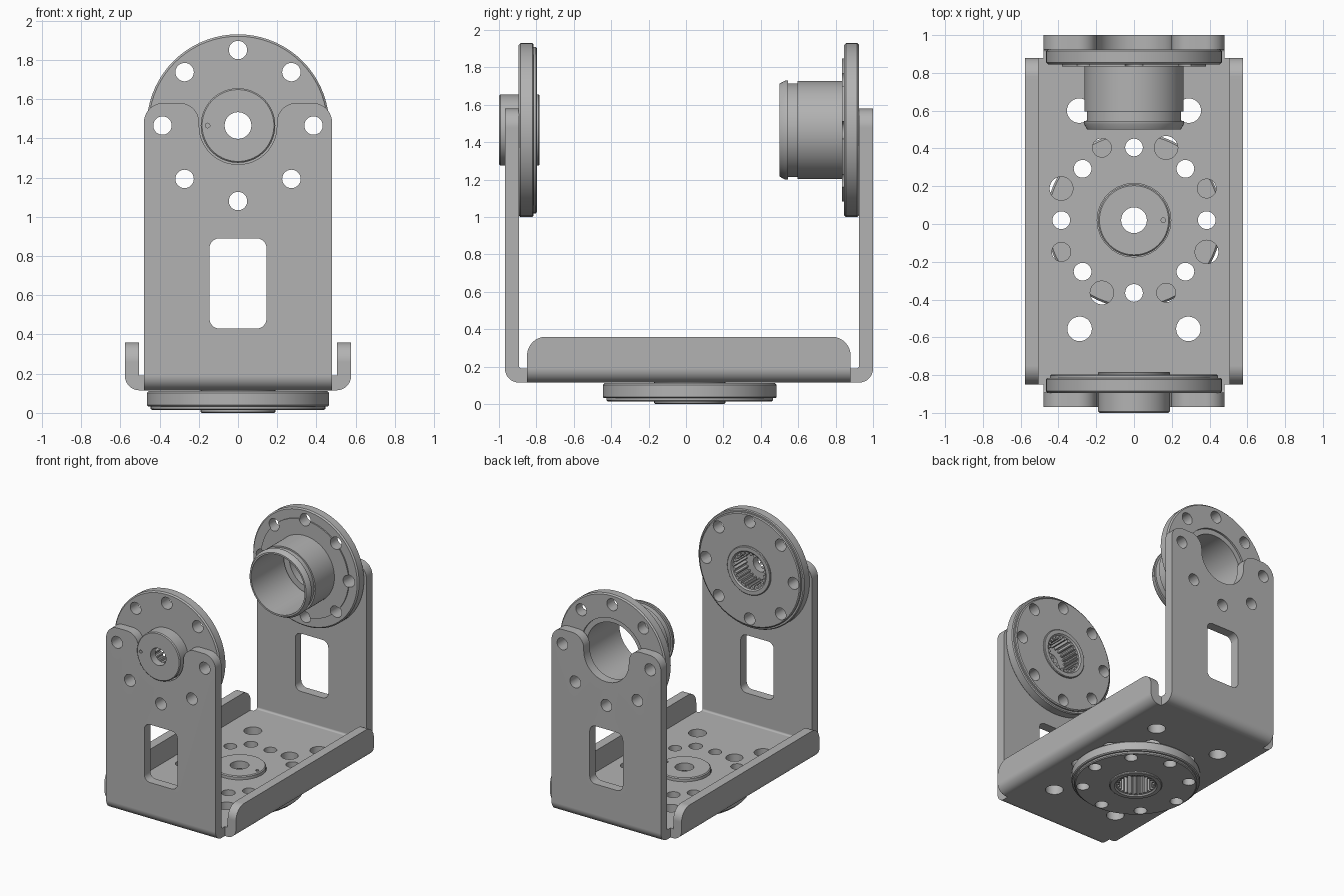
import bpy, bmesh, math
from mathutils import Matrix, Vector

cube = bpy.data.objects.get("Cube")
if cube:
    bpy.data.objects.remove(cube)

metal = bpy.data.materials.new("grey_metal")
metal.use_nodes = True
metal.diffuse_color = (0.45, 0.45, 0.45, 1)
metal.node_tree.nodes["Principled BSDF"].inputs["Base Color"].default_value = (0.45, 0.45, 0.45, 1)

AXIS_Z = 1.465      # height of the arm pivot
HOLE_RING = 0.385   # bolt circle radius
HOLE_R = 0.047
BASE_Y = 0.02       # centre of the bottom flange


def to_object(name, bm):
    bmesh.ops.recalc_face_normals(bm, faces=bm.faces)
    mesh = bpy.data.meshes.new(name)
    bm.to_mesh(mesh)
    bm.free()
    mesh.materials.append(metal)
    ob = bpy.data.objects.new(name, mesh)
    bpy.context.collection.objects.link(ob)
    return ob


def rounded(corners, steps=8):
    """Polygon from (u, v, fillet radius) corners."""
    pts = []
    for i, (u, v, r) in enumerate(corners):
        p = Vector((u, v))
        if r == 0:
            pts.append(p)
            continue
        a = (Vector(corners[i - 1][:2]) - p).normalized()
        b = (Vector(corners[(i + 1) % len(corners)][:2]) - p).normalized()
        # all corners are right angles
        centre = p + (a + b) * r
        for k in range(steps + 1):
            t = k / steps * math.pi / 2
            pts.append(centre - b * r * math.cos(t) - a * r * math.sin(t))
    return pts


def circle(u, v, r, n=28):
    return [(u + r * math.cos(k * math.tau / n), v + r * math.sin(k * math.tau / n)) for k in range(n)]


def add_prism(bm, pts, axis, lo, hi):
    """Extrude a 2D outline along an axis."""
    place = {"x": lambda u, v, d: (d, u, v),
             "y": lambda u, v, d: (u, d, v),
             "z": lambda u, v, d: (u, v, d)}[axis]
    low = [bm.verts.new(place(u, v, lo)) for u, v in pts]
    high = [bm.verts.new(place(u, v, hi)) for u, v in pts]
    bm.faces.new(low)
    bm.faces.new(high)
    n = len(pts)
    for i in range(n):
        j = (i + 1) % n
        bm.faces.new((low[i], low[j], high[j], high[i]))


def prism(name, pts, axis, lo, hi):
    bm = bmesh.new()
    add_prism(bm, pts, axis, lo, hi)
    return to_object(name, bm)


def lathe(name, profile, steps=72):
    """Revolve a closed (radius, height) profile about z."""
    bm = bmesh.new()
    vs = [bm.verts.new((r, 0, z)) for r, z in profile]
    es = [bm.edges.new((vs[i - 1], vs[i])) for i in range(len(vs))]
    bmesh.ops.spin(bm, geom=vs + es, cent=(0, 0, 0), axis=(0, 0, 1),
                   angle=math.tau, steps=steps)
    bmesh.ops.remove_doubles(bm, verts=bm.verts, dist=0.0005)
    return to_object(name, bm)


def activate(ob):
    bpy.ops.object.select_all(action="DESELECT")
    ob.select_set(True)
    bpy.context.view_layer.objects.active = ob


def boolean(ob, cutter, operation="DIFFERENCE"):
    activate(ob)
    mod = ob.modifiers.new("cut", "BOOLEAN")
    mod.operation, mod.solver, mod.object = operation, "EXACT", cutter
    bpy.ops.object.modifier_apply(modifier=mod.name)
    bpy.data.objects.remove(cutter)


def finish(ob, matrix=None):
    if matrix:
        ob.data.transform(matrix)
    activate(ob)
    bpy.ops.object.shade_smooth_by_angle(angle=math.radians(30))
    mod = ob.modifiers.new("even_shading", "WEIGHTED_NORMAL")
    mod.keep_sharp = True


def bolt_ring(cu, cv):
    return [(cu + HOLE_RING * math.cos(k * math.pi / 4),
             cv + HOLE_RING * math.sin(k * math.pi / 4)) for k in range(8)]


# U-shaped bracket: bent sheet, trimmed to the eared arm outline
section = rounded([(-0.968, 1.8, 0), (-0.968, 0.115, 0.075), (1.0, 0.115, 0.075), (1.0, 1.8, 0),
                   (0.925, 1.8, 0), (0.925, 0.19, 0.015), (-0.893, 0.19, 0.015), (-0.893, 1.8, 0)])
bracket = prism("bracket", section, "x", -0.7, 0.7)
outline = rounded([(-0.48, 0, 0), (0.48, 0, 0), (0.48, 1.58, 0.1), (0.198, 1.58, 0.1),
                   (0.198, 1.267, 0.195), (-0.198, 1.267, 0.195), (-0.198, 1.58, 0.1),
                   (-0.48, 1.58, 0.1)], 12)
boolean(bracket, prism("arm_outline", outline, "y", -1.2, 1.2), "INTERSECT")

# Windows, arm bolt holes and base holes
bm = bmesh.new()
window = rounded([(-0.145, 0.43, 0.05), (0.145, 0.43, 0.05), (0.145, 0.89, 0.05), (-0.145, 0.89, 0.05)])
add_prism(bm, window, "y", -1.2, 1.2)
for u, v in bolt_ring(0, AXIS_Z):
    if v < AXIS_Z + 0.1:
        add_prism(bm, circle(u, v, HOLE_R), "y", -1.2, 1.2)
base_holes = [(u, v, HOLE_R) for u, v in bolt_ring(0, BASE_Y)]
base_holes.append((0, BASE_Y, 0.195))
for s in (-1, 1):
    base_holes += [(s * 0.29, 0.6, 0.065), (s * 0.288, -0.555, 0.065)]
    for t in (-1, 1):
        big, small = (0.062, 0.05) if s * t > 0 else (0.05, 0.062)
        base_holes.append((s * 0.17, BASE_Y + t * 0.384, big))
        base_holes.append((s * 0.385, BASE_Y + t * 0.168, small))
for u, v, r in base_holes:
    add_prism(bm, circle(u, v, r), "z", 0.05, 0.3)
boolean(bracket, to_object("bracket_cutter", bm))
finish(bracket)

# Upturned side lips of the base
for name, s in (("left_lip", 1), ("right_lip", -1)):
    lip_section = rounded([(s * 0.48, 0.115, 0), (s * 0.577, 0.115, 0.075), (s * 0.577, 0.5, 0),
                           (s * 0.505, 0.5, 0), (s * 0.505, 0.19, 0), (s * 0.48, 0.19, 0)])
    lip = prism(name, lip_section, "y", -1, 1)
    side = rounded([(-0.85, 0, 0), (0.88, 0, 0), (0.88, 0.36, 0.1), (-0.85, 0.36, 0.1)])
    boolean(lip, prism("lip_outline", side, "x", -0.8, 0.8), "INTERSECT")
    finish(lip)


# Splined horn: boss, stepped disc, bolt holes and toothed socket
def horn(name, matrix):
    profile = [(0.068, 0), (0.183, 0), (0.19, 0.007), (0.19, 0.105), (0.455, 0.105),
               (0.465, 0.115), (0.465, 0.178), (0.458, 0.185), (0.445, 0.185), (0.445, 0.197),
               (0.437, 0.203), (0.19, 0.203), (0.19, 0.212), (0.185, 0.217),
               (0.155, 0.217), (0.145, 0.207), (0.068, 0.207)]
    ob = lathe(name, profile)
    bm = bmesh.new()
    for u, v in bolt_ring(0, 0):
        add_prism(bm, circle(u, v, HOLE_R), "z", -0.1, 0.4)
    teeth = 24
    socket = []
    for k in range(teeth * 4):
        r = 0.14 if k % 4 < 2 else 0.12
        a = k * math.tau / (teeth * 4)
        socket.append((r * math.cos(a), r * math.sin(a)))
    add_prism(bm, socket, "z", 0.06, 0.4)
    add_prism(bm, circle(-0.155, 0, 0.012, 12), "z", -0.1, 0.03)
    boolean(ob, to_object("horn_cutter", bm))
    finish(ob, matrix)


horn("front_horn", Matrix.Translation((0, -1, AXIS_Z)) @ Matrix.Rotation(-math.pi / 2, 4, "X"))
horn("bottom_horn", Matrix.Translation((0, BASE_Y, 0.217)) @ Matrix.Rotation(math.pi, 4, "Y"))

# Rear flange with hollow grooved tube
tube_profile = [(0.275, 0), (0.455, 0), (0.465, 0.01), (0.465, 0.07), (0.455, 0.08),
                (0.385, 0.08), (0.385, 0.09), (0.262, 0.09), (0.262, 0.33), (0.25, 0.33),
                (0.25, 0.38), (0.265, 0.38), (0.265, 0.395), (0.248, 0.425),
                (0.235, 0.425), (0.235, 0.015), (0.275, 0.015)]
tube = lathe("rear_tube_flange", tube_profile)
bm = bmesh.new()
for u, v in bolt_ring(0, 0):
    add_prism(bm, circle(u, v, HOLE_R), "z", -0.1, 0.2)
boolean(tube, to_object("tube_cutter", bm))
finish(tube, Matrix.Translation((0, 0.925, AXIS_Z)) @ Matrix.Rotation(math.pi / 2, 4, "X"))
